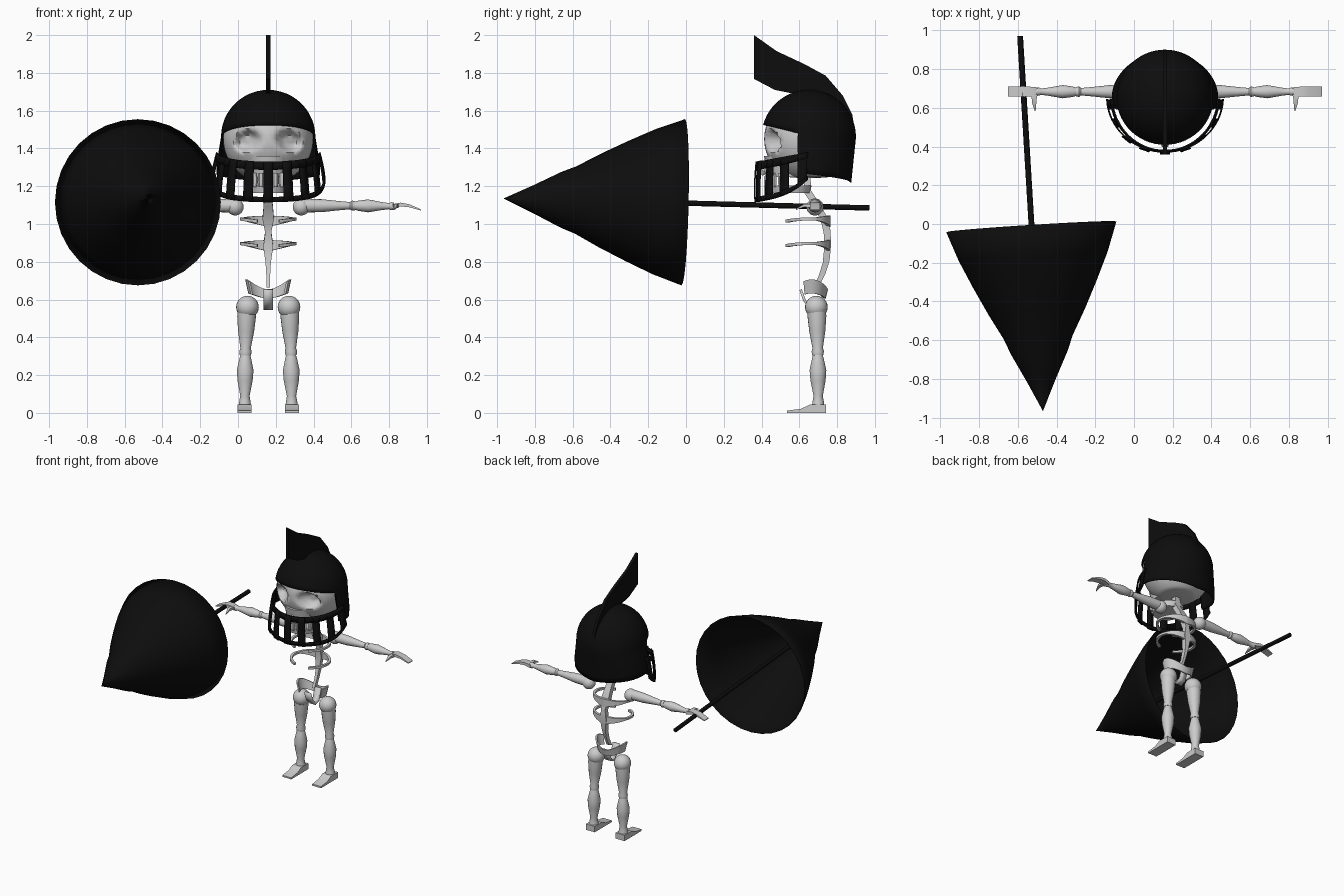
import bpy, bmesh, math
from mathutils import Vector

if "Cube" in bpy.data.objects:
    bpy.data.objects.remove(bpy.data.objects["Cube"])

CX = 0.16  # centre line of the figure


def material(name, v):
    m = bpy.data.materials.new(name)
    m.diffuse_color = (v, v, v, 1)
    m.use_nodes = True
    m.node_tree.nodes["Principled BSDF"].inputs["Base Color"].default_value = m.diffuse_color
    return m


BONE = material("bone_grey", 0.6)
BLACK = material("black", 0.004)


def finish(bm, name, mat, angle=40, thick=0):
    bmesh.ops.recalc_face_normals(bm, faces=bm.faces)
    me = bpy.data.meshes.new(name)
    bm.to_mesh(me)
    bm.free()
    ob = bpy.data.objects.new(name, me)
    bpy.context.collection.objects.link(ob)
    me.materials.append(mat)
    if thick:
        mod = ob.modifiers.new("thickness", 'SOLIDIFY')
        mod.thickness = thick
        mod.offset = -1
    bpy.ops.object.select_all(action='DESELECT')
    ob.select_set(True)
    bpy.context.view_layer.objects.active = ob
    bpy.ops.object.shade_smooth_by_angle(angle=math.radians(angle))
    return ob


def loft(name, rings, mat, closed=True, caps=True, thick=0, angle=40):
    """Skin a row of rings that all have the same point count."""
    bm = bmesh.new()
    vs = [[bm.verts.new(p) for p in r] for r in rings]
    n = len(rings[0])
    for a, b in zip(vs, vs[1:]):
        for i in range(n if closed else n - 1):
            j = (i + 1) % n
            bm.faces.new((a[i], a[j], b[j], b[i]))
    if caps and closed:
        bm.faces.new(vs[0])
        bm.faces.new(vs[-1])
    bmesh.ops.remove_doubles(bm, verts=bm.verts, dist=0.0002)
    return finish(bm, name, mat, angle, thick)


def turned(name, start, end, prof, mat, seg=16, caps=True, thick=0):
    """Profile of (fraction, radius) turned around the line start-end."""
    a, b = Vector(start), Vector(end)
    q = (b - a).to_track_quat('Z', 'Y')
    ring = lambda t, r: [a.lerp(b, t) + q @ Vector((r * math.cos(k * math.tau / seg), r * math.sin(k * math.tau / seg), 0))
                         for k in range(seg)]
    return loft(name, [ring(t, r) for t, r in prof], mat, caps=caps, thick=thick)


def ball(name, c, r, mat):
    bm = bmesh.new()
    bmesh.ops.create_uvsphere(bm, u_segments=20, v_segments=12, radius=r)
    bmesh.ops.translate(bm, verts=bm.verts, vec=c)
    return finish(bm, name, mat)


def slab(x, y, z, dx, dy, dz, axis):
    """Rectangle ring perpendicular to x or y."""
    c = [(-1, -1), (1, -1), (1, 1), (-1, 1)]
    if axis == 'x':
        return [(x, y + u * dy, z + v * dz) for u, v in c]
    return [(x + u * dx, y, z + v * dz) for u, v in c]


# --- big hollow cone on a pole, held in one hand ---
base, tip = (-0.53, -0.015, 1.115), (-0.47, -0.965, 1.135)
turned("cone_canopy", base, tip,
       [(0, 0.44), (0.16, 0.385), (0.31, 0.32), (0.46, 0.25), (0.6, 0.178),
        (0.68, 0.148), (0.84, 0.072), (1, 0.0005)], BLACK, 32, caps=False, thick=0.004)
turned("cone_pole", (-0.588, 0.97, 1.085), (-0.475, -0.9, 1.134), [(0, 0.015), (1, 0.015)], BLACK, 10)

# --- limbs, mirrored about the centre line ---
for s, side in ((1, "left"), (-1, "right")):
    X = lambda d: CX + s * d
    # arm
    Y = 0.683
    ball(side + "_shoulder", (X(0.175), Y, 1.09), 0.045, BONE)
    turned(side + "_upper_arm", (X(0.19), Y, 1.097), (X(0.46), Y, 1.097),
           [(0, 0.036), (0.35, 0.034), (0.7, 0.024), (0.9, 0.019), (0.94, 0.027), (1, 0.024)], BONE)
    turned(side + "_forearm", (X(0.455), Y, 1.097), (X(0.665), Y, 1.094),
           [(0, 0.02), (0.1, 0.027), (0.35, 0.034), (0.7, 0.021), (0.88, 0.016), (0.93, 0.021), (1, 0.02)], BONE)
    loft(side + "_hand", [slab(X(x), Y, z, 0, w, h, 'x') for x, z, w, h in
                          ((0.655, 1.093, 0.022, 0.012), (0.70, 1.103, 0.026, 0.01),
                           (0.745, 1.097, 0.026, 0.008), (0.81, 1.074, 0.026, 0.003))], BONE)
    loft(side + "_thumb", [slab(X(x), y, z, w, 0, h, 'y') for x, y, z, w, h in
                           ((0.675, 0.67, 1.095, 0.015, 0.01), (0.675, 0.625, 1.098, 0.011, 0.008),
                            (0.67, 0.583, 1.078, 0.002, 0.003))], BONE)
    # leg
    ball(side + "_hip", (X(0.11), 0.69, 0.56), 0.06, BONE)
    turned(side + "_thigh", (X(0.113), 0.692, 0.56), (X(0.121), 0.698, 0.305),
           [(0, 0.05), (0.2, 0.05), (0.5, 0.043), (0.85, 0.028), (0.92, 0.033), (1, 0.03)], BONE)
    turned(side + "_shin", (X(0.121), 0.698, 0.308), (X(0.124), 0.70, 0.035),
           [(0, 0.026), (0.08, 0.032), (0.3, 0.045), (0.5, 0.041), (0.8, 0.025), (0.9, 0.03), (1, 0.034)], BONE)
    loft(side + "_foot", [slab(X(0.125), y, h, w, 0, h, 'y') for y, w, h in
                          ((0.74, 0.037, 0.022), (0.655, 0.037, 0.022), (0.61, 0.037, 0.011),
                           (0.535, 0.037, 0.006))], BONE, angle=25)
    # two ribs per side, curling from the spine to the front
    for k, z in enumerate((1.015, 0.885)):
        rings = []
        for i in range(13):
            a = math.radians(90 - i * 13)
            h = 0.03 - 0.022 * min(1, i / 5)
            w = 0.009
            d = Vector((s * math.cos(a), math.sin(a), 0))
            c = Vector((CX, 0.64, z + 0.012 * math.sin(math.pi * i / 12))) + Vector((d.x * 0.14, d.y * 0.115, 0))
            up = Vector((0, 0, h))
            rings.append([c - d * w - up, c + d * w - up, c + d * w + up, c - d * w + up])
        loft(f"{side}_rib_{k}", rings, BONE)

# --- spine ---
loft("spine", [[(CX + u * w, y + v * 0.018, z + v * 0.006) for u, v in ((-1, -1), (1, -1), (1, 1), (-1, 1))]
               for y, z, w in ((0.64, 1.26, 0.02), (0.645, 1.17, 0.022), (0.69, 1.1, 0.024), (0.73, 1.03, 0.03),
                               (0.747, 0.96, 0.016), (0.75, 0.885, 0.026), (0.742, 0.8, 0.014),
                               (0.72, 0.73, 0.01), (0.69, 0.67, 0.01))], BONE)

# --- pelvis: flared back band and a strap curling under ---
rings = []
for i in range(17):
    a = math.radians(-30 + i * 15)
    c, n = math.cos(a), math.sin(a)
    lift = 0.055 * abs(c) ** 1.5
    lo, hi = 0.605 + lift * 0.5, 0.652 + lift
    rings.append([(CX + c * r * 0.12, 0.665 + n * r * 0.085, z)
                  for r, z in ((0.78, lo), (0.88, lo), (1.02, hi), (0.92, hi))])
loft("pelvis", rings, BONE)
strap = [(0.6, 0.65), (0.622, 0.59), (0.665, 0.545), (0.71, 0.56), (0.74, 0.645)]
loft("pelvis_strap", [[(CX - 0.025, y, z), (CX + 0.025, y, z)] for y, z in strap], BONE,
     closed=False, thick=0.014)

# --- skull: rounded head with dented eye sockets ---
bm = bmesh.new()
bmesh.ops.create_uvsphere(bm, u_segments=64, v_segments=40, radius=1)
for v in bm.verts:
    p = v.co
    p.x, p.y, p.z = CX + p.x * 0.238, 0.65 + p.y * 0.236, 1.45 + p.z * 0.235
    if p.z < 1.25:
        p.z = 1.25 + (p.z - 1.25) * 0.2
    if p.y < 0.65:
        for ex in (-0.11, 0.11):
            tilt = (p.z - 1.44) + 0.15 * (p.x - CX - ex) * (1 if ex > 0 else -1)
            d = math.hypot((p.x - CX - ex) / 0.07, tilt / 0.058)
            if d < 1:
                p.y += 0.07 * min(1, (1 - d) * 2.5)
finish(bm, "skull", BONE, 60)


def arc_ring(deg, rx, ry, y0):
    a = math.radians(deg)
    return CX + rx * math.sin(a), y0 - ry * math.cos(a)


# upper jaw, lower jaw and teeth
jaw = lambda z, k: [(CX + 0.115 * k * math.cos(i * math.tau / 20), 0.55 + 0.125 * k * math.sin(i * math.tau / 20), z)
                    for i in range(20)]
loft("upper_jaw", [jaw(1.36, 1.1), jaw(1.3, 1.0), jaw(1.25, 0.92)], BONE)
loft("lower_jaw", [jaw(1.205, 0.92), jaw(1.165, 0.85)], BONE)
for i in range(7):
    x, y = arc_ring(-66 + 22 * i, 0.103, 0.118, 0.55)
    turned(f"tooth_{i}", (x, y, 1.27), (x, y, 1.195), [(0, 0.016), (0.7, 0.017), (1, 0.012)], BONE, 6)
turned("nose", (CX, 0.43, 1.31), (CX, 0.40, 1.26), [(0, 0.01), (0.6, 0.022), (1, 0.008)], BONE, 8)

# --- helmet: dome whose lower rim steps down behind the face opening ---
EDGE = 77.0


def helmet_point(deg, z):
    if z >= 1.46:
        r = math.sqrt(max(0, 0.25 ** 2 - (z - 1.46) ** 2))
        rx = ry = r
    else:
        t = (1.46 - z) / 0.24
        rx, ry = 0.25 + 0.025 * min(1, t * 1.6), 0.25 - 0.025 * t
    x, y = arc_ring(deg, rx, ry, 0.65)
    return (x, y, z)


columns = [i * EDGE / 12 for i in range(13)] + [EDGE + 0.2 + i * (180 - EDGE - 0.2) / 16 for i in range(17)]
columns += [360 - d for d in reversed(columns[1:-1])]
cols = []
for d in columns:
    f = min(d, 360 - d)
    rim = 1.525 - 0.045 * (f / EDGE) ** 2 if f <= EDGE else 1.27 - 0.05 * (f - EDGE) / (180 - EDGE)
    col = []
    for k in range(19):
        if k <= 12:   # dome part follows the sphere's angle
            top = max(rim, 1.46)
            amax = math.acos(min(1, (top - 1.46) / 0.25))
            z = 1.46 + 0.25 * math.cos(amax * k / 12)
        else:
            z = min(1.46, rim) + (max(rim, 1.46) - min(1.46, rim)) * (18 - k) / 6 if rim < 1.46 else rim
        col.append(helmet_point(d, z))
    cols.append(col)
loft("helmet_shell", cols + [cols[0]], BLACK, closed=False, thick=0.008)

# --- face guard: two bands and upright bars ---


def guard(deg, t):
    """Point on the guard, t = 0 at the bottom edge and 1 at the top edge."""
    f = 1 - math.cos(math.radians(deg))
    top, low = 1.33 + 0.052 * f, 1.115 + 0.05 * f + 0.08 * f ** 3
    r = 1 + 0.03 * math.sin(math.pi * (0.25 + t * 0.75))
    x, y = arc_ring(deg, (0.298 - 0.022 * t) * r, 0.28 * r, 0.655)
    return (x, y, low + (top - low) * t)


for name, t0, t1, lim in (("guard_top_band", 0.8, 1, 88), ("guard_bottom_band", 0, 0.13, 88)):
    loft(name, [[guard(-lim + i * lim / 16, t0), guard(-lim + i * lim / 16, t1)] for i in range(33)],
         BLACK, closed=False, thick=0.008)
for i in range(-4, 5):
    c, w = i * 20.5, 5
    loft(f"guard_bar_{i + 4}", [[guard(c - w, t / 6), guard(c + w, t / 6)] for t in range(7)],
         BLACK, closed=False, thick=0.008)

# --- crest: flat fin sweeping up and forward ---
outline = [(0.36, 2.0), (0.48, 1.915), (0.63, 1.845), (0.74, 1.785), (0.83, 1.68), (0.88, 1.58), (0.898, 1.47),
           (0.86, 1.45), (0.78, 1.6), (0.65, 1.68), (0.57, 1.69), (0.47, 1.71), (0.36, 1.768)]
loft("helmet_crest", [[(CX + dx, y, z) for y, z in outline] for dx in (-0.011, 0.011)], BLACK)
